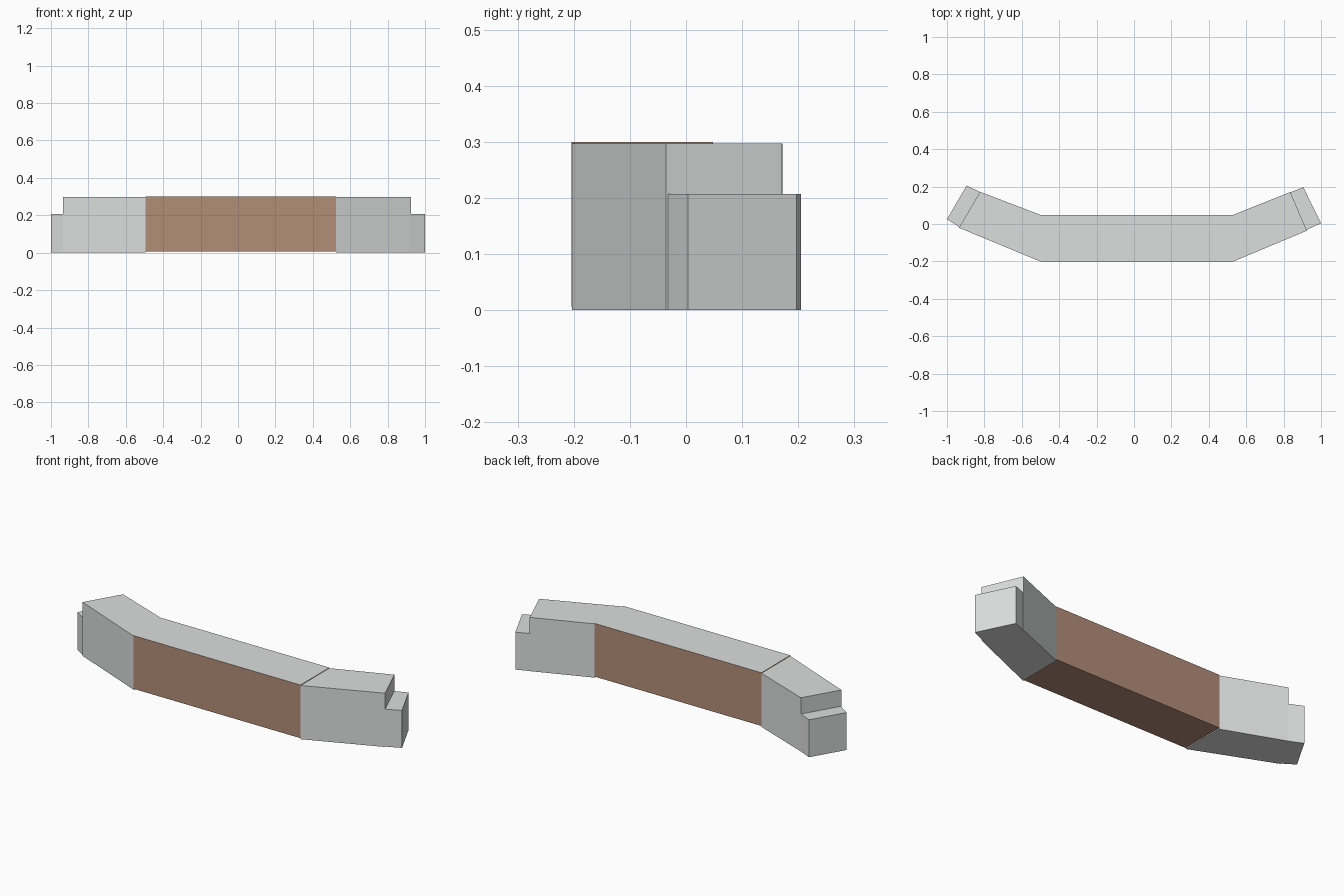
import bpy, bmesh

if "Cube" in bpy.data.objects:
    bpy.data.objects.remove(bpy.data.objects["Cube"])


def material(name, rgb):
    m = bpy.data.materials.new(name)
    m.diffuse_color = (*rgb, 1)
    m.use_nodes = True
    m.node_tree.nodes["Principled BSDF"].inputs["Base Color"].default_value = m.diffuse_color
    return m


grey = material("light grey", (0.72, 0.73, 0.73))
brown = material("brown", (0.45, 0.27, 0.19))


def prism(name, outline, z0, z1, mats):
    """Extrude a plan outline (counter-clockwise) from z0 to z1."""
    bm = bmesh.new()
    base = bm.faces.new([bm.verts.new((x, y, z0)) for x, y in outline])
    ext = bmesh.ops.extrude_face_region(bm, geom=[base], use_keep_orig=True)
    for v in ext["geom"]:
        if isinstance(v, bmesh.types.BMVert):
            v.co.z = z1
    bmesh.ops.recalc_face_normals(bm, faces=bm.faces)
    # a second material, if given, goes on the top face
    for f in bm.faces:
        f.material_index = len(mats) - 1 if f.normal.z > 0.9 else 0
    mesh = bpy.data.meshes.new(name)
    bm.to_mesh(mesh)
    bm.free()
    for m in mats:
        mesh.materials.append(m)
    ob = bpy.data.objects.new(name, mesh)
    bpy.context.collection.objects.link(ob)
    return ob


# Straight centre section: brown sides and bottom, grey top
prism("centre_section", [(-0.495, -0.204), (0.525, -0.204), (0.525, 0.048), (-0.495, 0.048)],
      0.006, 0.3, [brown, grey])

# Angled wings
prism("left_wing", [(-0.495, -0.203), (-0.495, 0.047), (-0.823, 0.172), (-0.936, -0.02)],
      0, 0.297, [grey])
prism("right_wing", [(0.525, -0.203), (0.924, -0.036), (0.836, 0.171), (0.525, 0.047)],
      0, 0.297, [grey])

# Lower end blocks
prism("left_end_block", [(-0.932, -0.018), (-0.82, 0.17), (-0.895, 0.205), (-1.0, 0.026)],
      0, 0.207, [grey])
prism("right_end_block", [(0.92, -0.033), (1.0, 0.004), (0.905, 0.197), (0.833, 0.168)],
      0, 0.207, [grey])
